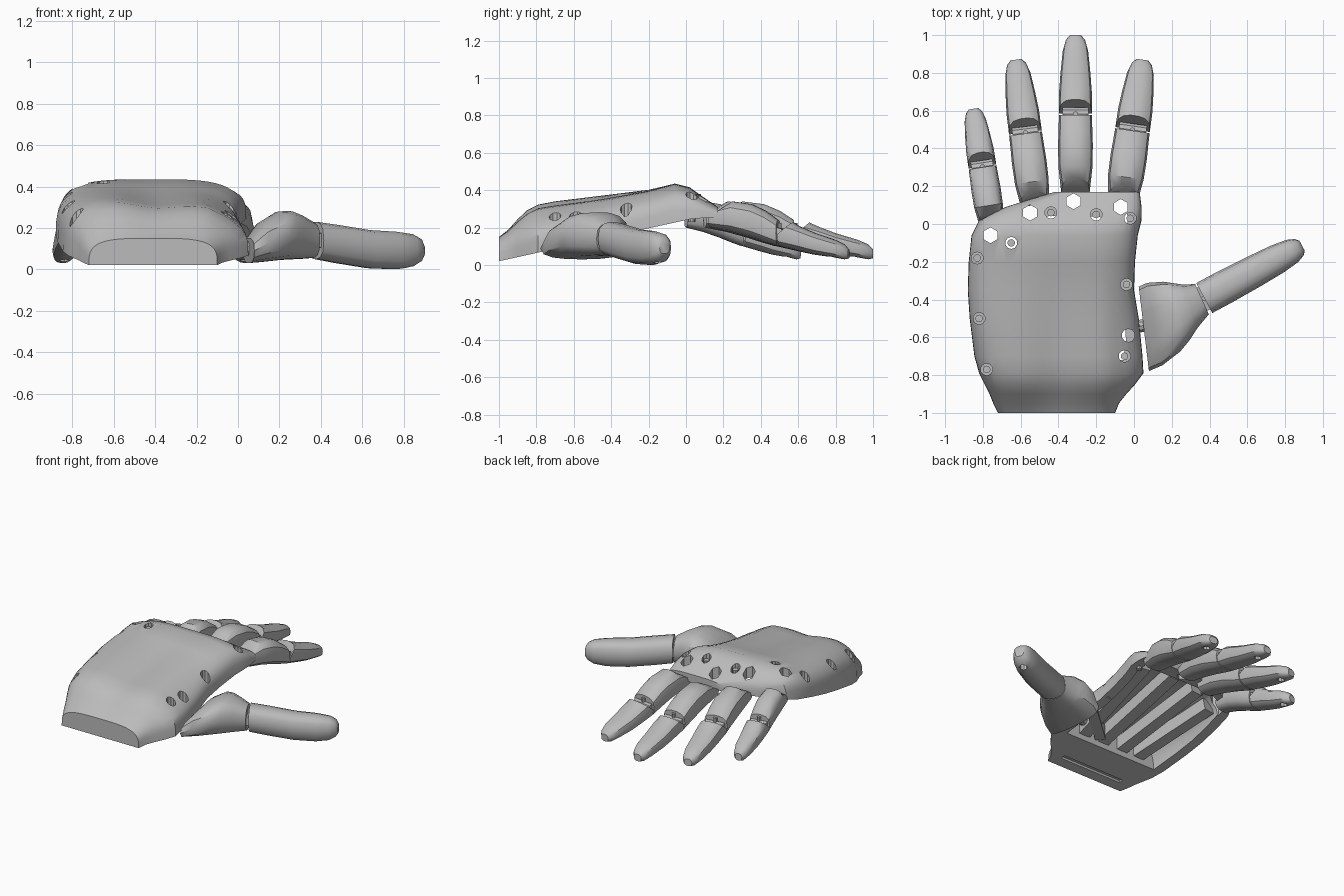
import bpy, bmesh, math
from mathutils import Vector

if "Cube" in bpy.data.objects:
    bpy.data.objects.remove(bpy.data.objects["Cube"])

grey = bpy.data.materials.new("matte grey")
grey.use_nodes = True
COLOUR = (0.5, 0.5, 0.5, 1)
grey.diffuse_color = COLOUR
for node in grey.node_tree.nodes:
    if node.type == 'BSDF_PRINCIPLED':
        node.inputs["Base Color"].default_value = COLOUR


def finish(name, bm):
    bmesh.ops.recalc_face_normals(bm, faces=bm.faces)
    mesh = bpy.data.meshes.new(name)
    bm.to_mesh(mesh)
    bm.free()
    mesh.materials.append(grey)
    obj = bpy.data.objects.new(name, mesh)
    bpy.context.collection.objects.link(obj)
    return obj


def activate(obj):
    bpy.ops.object.select_all(action='DESELECT')
    obj.select_set(True)
    bpy.context.view_layer.objects.active = obj


def smooth(obj, degrees=35):
    activate(obj)
    bpy.ops.object.shade_smooth_by_angle(angle=math.radians(degrees))


def clamp(v):
    return max(0.0, min(1.0, v))


def relief(x, y):
    """Hollow along the middle of the palm and a lower thumb side."""
    fade = clamp((-y - .08) / .5) * clamp((y + 1) / .15)
    return -fade * (.04 * math.exp(-((x + .38) / .16) ** 2) + .03 * clamp((x + .32) / .2)
                    + .05 * clamp((x + .14) / .15))


def loft(name, stations, n=14, power=2.7, palm_shape=False):
    """Skin rounded sections: (x, y, half width, top, bottom, forward, bevel)."""
    bm = bmesh.new()
    rings = []
    for x, y, w, top, bot, fwd, bevel in stations:
        f = Vector(fwd).normalized()
        ring = []
        for k in range(n):
            a = 2 * math.pi * k / n
            u = math.cos(a)
            v = max(0.0, 1 - abs(u) ** power) ** (1 / power)
            v = v if k <= n / 2 else -v
            s = bevel * max(v, 0)
            px, py = x + u * w * f.y + s * f.x, y - u * w * f.x + s * f.y
            if palm_shape:
                z = bot + max(v, 0) * (top - bot + relief(px, py))
            else:
                z = (top + bot) / 2 + v * (top - bot) / 2
            ring.append(bm.verts.new((px, py, z)))
        rings.append(ring)
    for r1, r2 in zip(rings, rings[1:]):
        for k in range(n):
            j = (k + 1) % n
            bm.faces.new((r1[k], r1[j], r2[j], r2[k]))
    bm.faces.new(rings[0])
    bm.faces.new(rings[-1])
    return finish(name, bm)


def rod(name, start, end, radius, sides=10):
    a, b = Vector(start), Vector(end)
    bm = bmesh.new()
    bmesh.ops.create_cone(bm, cap_ends=True, segments=sides, radius1=radius,
                          radius2=radius, depth=(b - a).length)
    bm.transform((b - a).to_track_quat('Z', 'Y').to_matrix().to_4x4())
    bmesh.ops.translate(bm, verts=bm.verts, vec=(a + b) / 2)
    return finish(name, bm)


def bar(name, start, end, width, height):
    a, b = Vector(start), Vector(end)
    bm = bmesh.new()
    bmesh.ops.create_cube(bm, size=1)
    bmesh.ops.scale(bm, verts=bm.verts, vec=(width, (b - a).length, height))
    bm.transform((b - a).to_track_quat('Y', 'Z').to_matrix().to_4x4())
    bmesh.ops.translate(bm, verts=bm.verts, vec=(a + b) / 2)
    return finish(name, bm)


def cut(obj, cutter):
    cutter.hide_render = True
    mod = obj.modifiers.new("cut", 'BOOLEAN')
    mod.operation, mod.solver, mod.object = 'DIFFERENCE', 'EXACT', cutter
    activate(obj)
    bpy.ops.object.modifier_apply(modifier=mod.name)
    bpy.data.objects.remove(cutter)


def underside(y):
    return 0.02 + 0.22 * (min(y, 0.05) + 1)


# Palm shell: y, left edge, right edge, top
PALM = [(-1, -.72, -.10, .15), (-.95, -.745, -.08, .195), (-.9, -.765, -.04, .255),
        (-.85, -.79, .005, .305), (-.79, -.82, .05, .335), (-.7, -.845, .045, .35),
        (-.5, -.87, .025, .372), (-.35, -.88, 0, .388), (-.2, -.875, .005, .405),
        (-.06, -.86, .02, .435), (.02, -.82, .04, .415), (.09, -.68, .04, .365),
        (.17, -.42, .03, .31)]
FORWARD = (0, 1)
palm = loft("palm", [((l + r) / 2, y, (r - l) / 2, t, underside(y), FORWARD, 0)
                     for y, l, r, t in PALM], 64, 3.6, True)
cavity = loft("cavity", [((l + r) / 2, y - .02, (r - l) / 2 - .07, t - .06,
                          underside(y) - .06, FORWARD, 0)
                         for y, l, r, t in PALM[5:12]], 64, 3.6, True)
cut(palm, cavity)
cut(palm, bar("wrist_slot", (-.41, -.935, .02), (-.41, -.905, .02), .5, .06))

# Knuckle openings
for x, y in [(-.76, -.06), (-.55, .06), (-.32, .12), (-.07, .09)]:
    cut(palm, rod("opening", (x, y, 0), (x, y, .6), .042, 6))

# Tie pegs sunk into pockets around the shell
PEGS = [(-.83, -.18, .30), (-.82, -.5, .27), (-.78, -.77, .23), (-.65, -.1, .41),
        (-.44, .06, .385), (-.2, .05, .385), (-.02, .03, .31), (-.04, -.32, .25),
        (-.05, -.7, .22)]
for x, y, z in PEGS:
    cut(palm, rod("pocket", (x, y, z - .06), (x, y, z + .2), .032))
    smooth(rod("tie_peg", (x, y, z - .08), (x, y, z - .005), .02))
cut(palm, rod("thumb_pocket", (-.03, -.59, .14), (-.03, -.59, .5), .035))
smooth(palm)

# Guide rails fanned out inside the palm
for x0, x1, y1 in [(-.64, -.74, -.12), (-.5, -.55, -.02), (-.34, -.32, .02), (-.18, -.09, 0)]:
    start = (x0, -.73, underside(-.73) + .085)
    end = (x1, y1, underside(y1) + .075)
    bar("guide_rail", start, end, .085, .09)
bar("thumb_rail", (-.3, -.7, .16), (-.06, -.5, .2), .07, .08)


def digit(name, base, tip, width, shapes, joint, pin_z, bevel):
    """Segments from rows of (fraction, width scale, top, bottom)."""
    a, b = Vector(base), Vector(tip)
    fwd = b - a
    for part, rows in shapes.items():
        st = []
        for i, (t, w, top, bot) in enumerate(rows):
            p = a.lerp(b, t)
            st.append((p.x, p.y, width * w, top, bot, fwd, bevel if i == 0 else 0))
        seg = loft(name + "_" + part, st)
        if part == "tip_segment":
            p, low = a.lerp(b, .88), rows[-2][3]
            cut(seg, rod("pad_hole", (p.x, p.y, low - .05), (p.x, p.y, low + .04), .025, 8))
        smooth(seg)
    # Hinge pin across the joint and a short upright cord stop
    p = a.lerp(b, joint)
    side = Vector((fwd.y, -fwd.x)).normalized() * width * .75
    smooth(rod(name + "_hinge_pin", (p.x - side.x, p.y - side.y, pin_z),
               (p.x + side.x, p.y + side.y, pin_z), .035))
    smooth(rod(name + "_cord_stop", (p.x, p.y, pin_z), (p.x, p.y, pin_z + .06), .014, 8))


# Fingers
FINGER = {
    "base_segment": [(0, .82, .31, .20), (.16, .98, .34, .175), (.3, 1, .325, .145),
                     (.4, .97, .29, .12), (.492, .95, .24, .10)],
    "tip_segment": [(.5, .95, .228, .10), (.64, .94, .208, .075), (.76, .86, .17, .055),
                    (.9, .73, .135, .04), (.97, .55, .11, .03), (1, .32, .085, .035)]}
for name, base, tip, width in [("index_finger", (-.06, .13), (.045, .87), .097),
                               ("middle_finger", (-.31, .17), (-.31, 1.0), .092),
                               ("ring_finger", (-.525, .1), (-.625, .87), .092),
                               ("little_finger", (-.755, 0), (-.85, .61), .078)]:
    digit(name, base, tip, width, FINGER, .497, .165, .075)

# Thumb
smooth(loft("thumb_root", [
    (.052, -.555, .225, .15, .03, (.99, .12), 0),
    (.11, -.53, .222, .225, .035, (.98, .18), 0),
    (.2, -.49, .19, .28, .045, (.97, .24), 0),
    (.25, -.465, .158, .282, .048, (.96, .27), 0),
    (.3, -.435, .12, .262, .05, (.95, .31), 0),
    (.36, -.398, .088, .225, .055, (.91, .41), 0)], 16))
THUMB = {"tip_segment": [(0, 1, .23, .05), (.2, 1, .215, .03), (.5, .95, .19, .005),
                         (.75, .87, .182, 0), (.9, .74, .17, .012),
                         (.97, .55, .15, .035), (1, .33, .12, .06)]}
digit("thumb", (.372, -.392), (.89, -.115), .09, THUMB, 0, .14, 0)
smooth(rod("thumb_root_pin", (-.03, -.55, .1), (.1, -.53, .1), .035))
